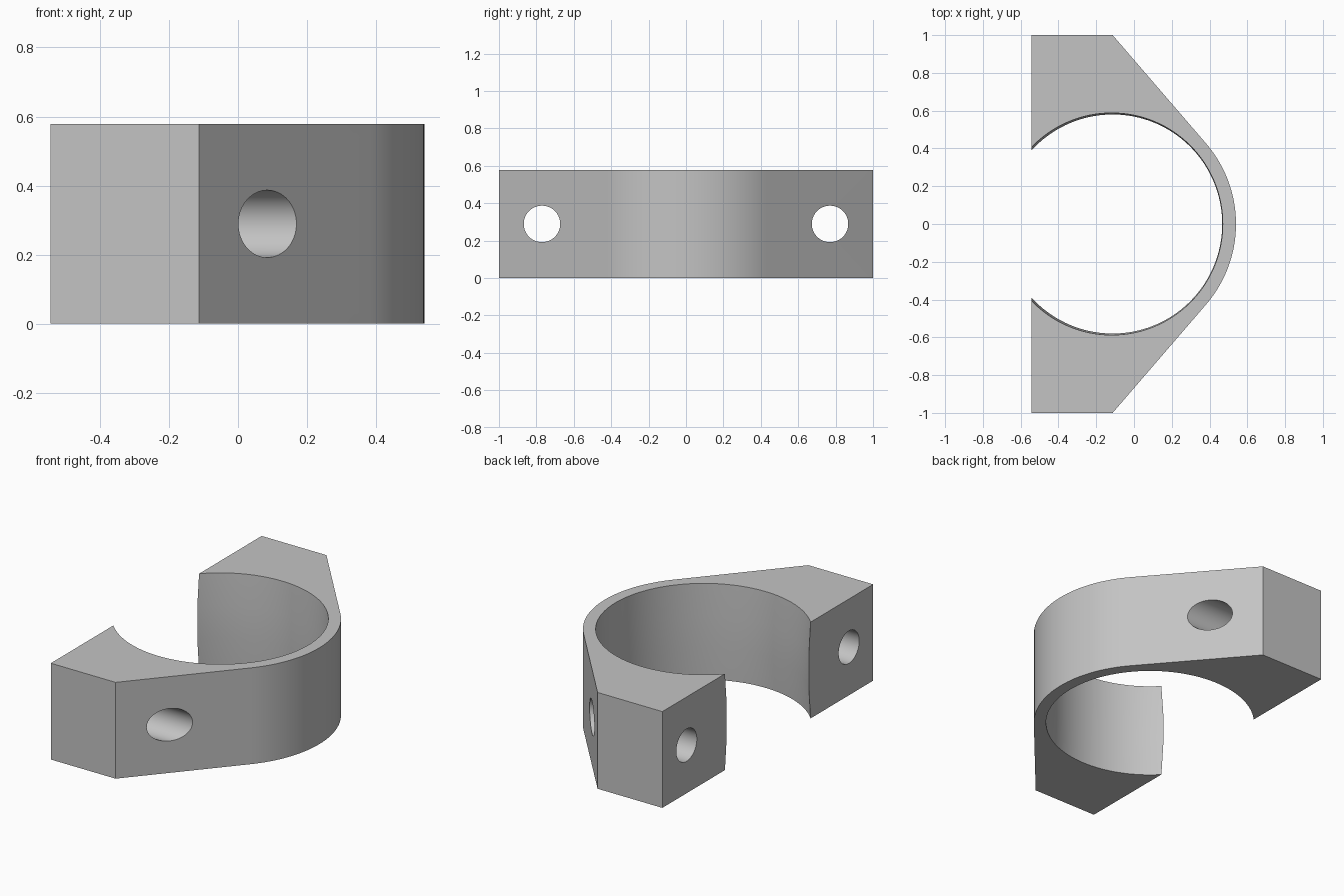
import bpy, bmesh
from math import acos, cos, sin, pi

HEIGHT = 0.578
CENTRE_X = -0.113
BACK_X = -0.543
OUTER_R = 0.653

if "Cube" in bpy.data.objects:
    bpy.data.objects.remove(bpy.data.objects["Cube"], do_unlink=True)

grey = bpy.data.materials.new("plain grey")
grey.use_nodes = True
colour = (0.55, 0.55, 0.55, 1)
grey.diffuse_color = colour
grey.node_tree.nodes["Principled BSDF"].inputs["Base Color"].default_value = colour


def loft(name, rings):
    """Closed solid skinned through rings of equal point count."""
    bm = bmesh.new()
    loops = [[bm.verts.new(p) for p in ring] for ring in rings]
    for a, b in zip(loops, loops[1:]):
        for i in range(len(a)):
            j = (i + 1) % len(a)
            bm.faces.new((a[i], a[j], b[j], b[i]))
    bm.faces.new(loops[0])
    bm.faces.new(loops[-1])
    bmesh.ops.recalc_face_normals(bm, faces=bm.faces)
    mesh = bpy.data.meshes.new(name)
    bm.to_mesh(mesh)
    bm.free()
    mesh.materials.append(grey)
    obj = bpy.data.objects.new(name, mesh)
    bpy.context.collection.objects.link(obj)
    return obj


def circle(radius, steps=128):
    return [(radius * cos(2 * pi * i / steps), radius * sin(2 * pi * i / steps))
            for i in range(steps)]


# Outer body: rounded nose, tangent flanks and square mounting ends
tangent = pi / 2 - acos(OUTER_R)
arc = [tangent * (i / 16 - 1) for i in range(33)]
outline = [(BACK_X, -1), (CENTRE_X, -1)]
outline += [(CENTRE_X + OUTER_R * cos(a), OUTER_R * sin(a)) for a in arc]
outline += [(CENTRE_X, 1), (BACK_X, 1)]
body = loft("clamp_body", [[(x, y, z) for x, y in outline] for z in (0, HEIGHT)])

# Bore: flares slightly towards both rims
bore_profile = [(-0.05, 0.590, -0.006), (0, 0.588, -0.005), (HEIGHT / 3, 0.58, 0),
                (HEIGHT * 2 / 3, 0.58, 0), (HEIGHT, 0.588, -0.005),
                (HEIGHT + 0.05, 0.590, -0.006)]
cutters = [loft("bore_cutter", [[(CENTRE_X + dx + x, y, z) for x, y in circle(r)]
                                for z, r, dx in bore_profile])]

# Bolt holes running front to back through each mounting end
for side, y0 in (("left", 0.77), ("right", -0.77)):
    cutters.append(loft(side + "_bolt_cutter",
                        [[(x, y0 + u, HEIGHT / 2 + v) for u, v in circle(0.0975, 64)]
                         for x in (-0.7, 0.7)]))

bpy.context.view_layer.objects.active = body
for cutter in cutters:
    cutter.hide_render = True
    cut = body.modifiers.new(cutter.name, 'BOOLEAN')
    cut.operation = 'DIFFERENCE'
    cut.solver = 'EXACT'
    cut.object = cutter
    bpy.ops.object.modifier_apply(modifier=cut.name)
    bpy.data.objects.remove(cutter, do_unlink=True)

# Smooth curved walls, crisp rims
bpy.ops.object.select_all(action='DESELECT')
body.select_set(True)
bpy.ops.object.shade_smooth_by_angle(angle=0.5)
